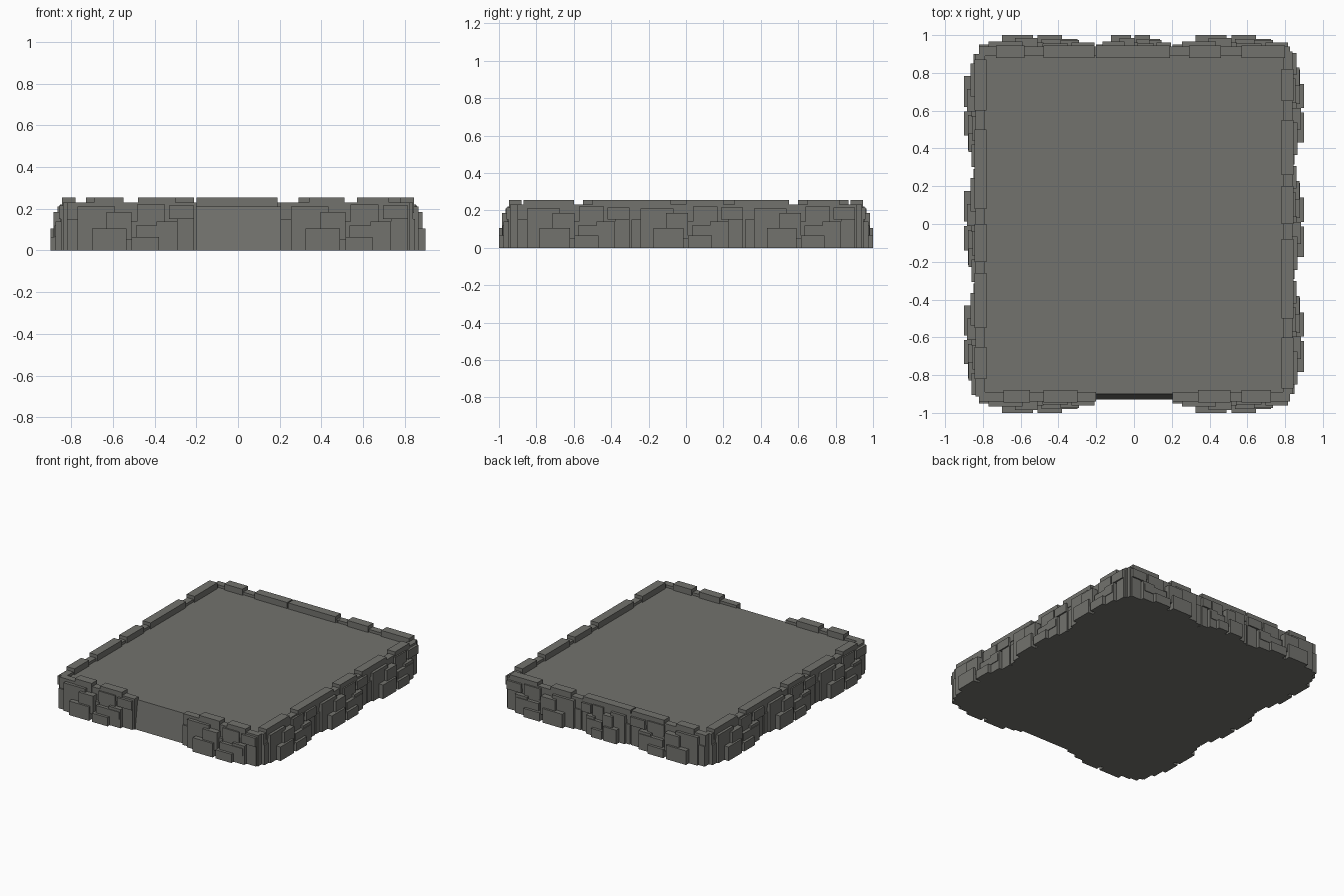
import bpy, bmesh, math
from mathutils import Matrix, Vector

if "Cube" in bpy.data.objects:
    bpy.data.objects.remove(bpy.data.objects["Cube"])

stone = bpy.data.materials.new("weathered grey stone")
stone.diffuse_color = (0.17, 0.17, 0.155, 1)
stone.use_nodes = True
stone.node_tree.nodes["Principled BSDF"].inputs["Base Color"].default_value = stone.diffuse_color


def finish(bm, name):
    bmesh.ops.recalc_face_normals(bm, faces=bm.faces)
    me = bpy.data.meshes.new(name)
    bm.to_mesh(me)
    bm.free()
    me.materials.append(stone)
    ob = bpy.data.objects.new(name, me)
    bpy.context.collection.objects.link(ob)
    return ob


def add_box(bm, lo, hi, m):
    # box between two corners, moved by matrix m
    size = [b - a for a, b in zip(lo, hi)]
    mid = [(a + b) / 2 for a, b in zip(lo, hi)]
    bmesh.ops.create_cube(bm, size=1, matrix=m @ Matrix.Translation(mid) @ Matrix.Diagonal((*size, 1)))


# stones of one wall module: start, end, bottom, top, outward depth
STONES = [
    (0.00, 0.62, 0.00, 0.23, 0.050),
    (0.00, 0.13, 0.00, 0.15, 0.060),
    (0.05, 0.23, 0.00, 0.21, 0.075),
    (0.12, 0.285, 0.00, 0.105, 0.110),
    (0.19, 0.31, 0.05, 0.185, 0.095),
    (0.28, 0.34, 0.00, 0.14, 0.070),
    (0.31, 0.44, 0.00, 0.065, 0.110),
    (0.335, 0.47, 0.12, 0.22, 0.065),
    (0.33, 0.52, 0.065, 0.12, 0.090),
    (0.43, 0.53, 0.00, 0.14, 0.085),
    (0.49, 0.61, 0.15, 0.215, 0.070),
    (0.53, 0.61, 0.00, 0.15, 0.060),
]


def wall(name, m, inner, modules, caps):
    # wall facing local -y: stone modules plus raised rim stones
    bm = bmesh.new()
    for start, scale in modules:
        for a, b, z0, z1, d in STONES:
            add_box(bm, (start + a * scale, -inner - d, z0),
                    (start + b * scale, -inner, z1), m)
    for a, b in caps:
        add_box(bm, (a, -inner - 0.055, 0.18), (b, -inner + 0.01, 0.255), m)
    return finish(bm, name)


# floor slab filling the inside
bm = bmesh.new()
add_box(bm, (-0.82, -0.895, 0), (0.82, 0.9, 0.21), Matrix())
finish(bm, "floor_slab")

# sloped threshold in the front opening
bm = bmesh.new()
add_box(bm, (-0.21, -0.93, 0), (0.21, -0.88, 0.21), Matrix())
for v in bm.verts:
    if v.co.y < -0.9 and v.co.z > 0.1:
        v.co.y = -0.90
finish(bm, "entrance_threshold")

# front and back walls
front = Matrix()
back = Matrix.Diagonal((1, -1, 1, 1))
wall("front_wall", front, 0.89, [(-0.82, 1), (0.205, 1)],
     [(-0.69, -0.55), (-0.48, -0.30), (0.34, 0.51), (0.57, 0.725)])
wall("back_wall", back, 0.89, [(-0.82, 1), (-0.2, 0.65), (0.205, 1)],
     [(-0.73, -0.58), (-0.48, -0.21), (-0.20, 0.19), (0.29, 0.46), (0.57, 0.80)])

# side walls, the left one turned half a circle
for name, ang in (("right_wall", 90), ("left_wall", -90)):
    wall(name, Matrix.Rotation(math.radians(ang), 4, 'Z'), 0.79,
         [(-0.90, 0.98), (-0.292, 0.98), (0.316, 0.965)],
         [(-0.87, -0.60), (-0.50, -0.08), (0.0, 0.20), (0.26, 0.55), (0.65, 0.82)])
